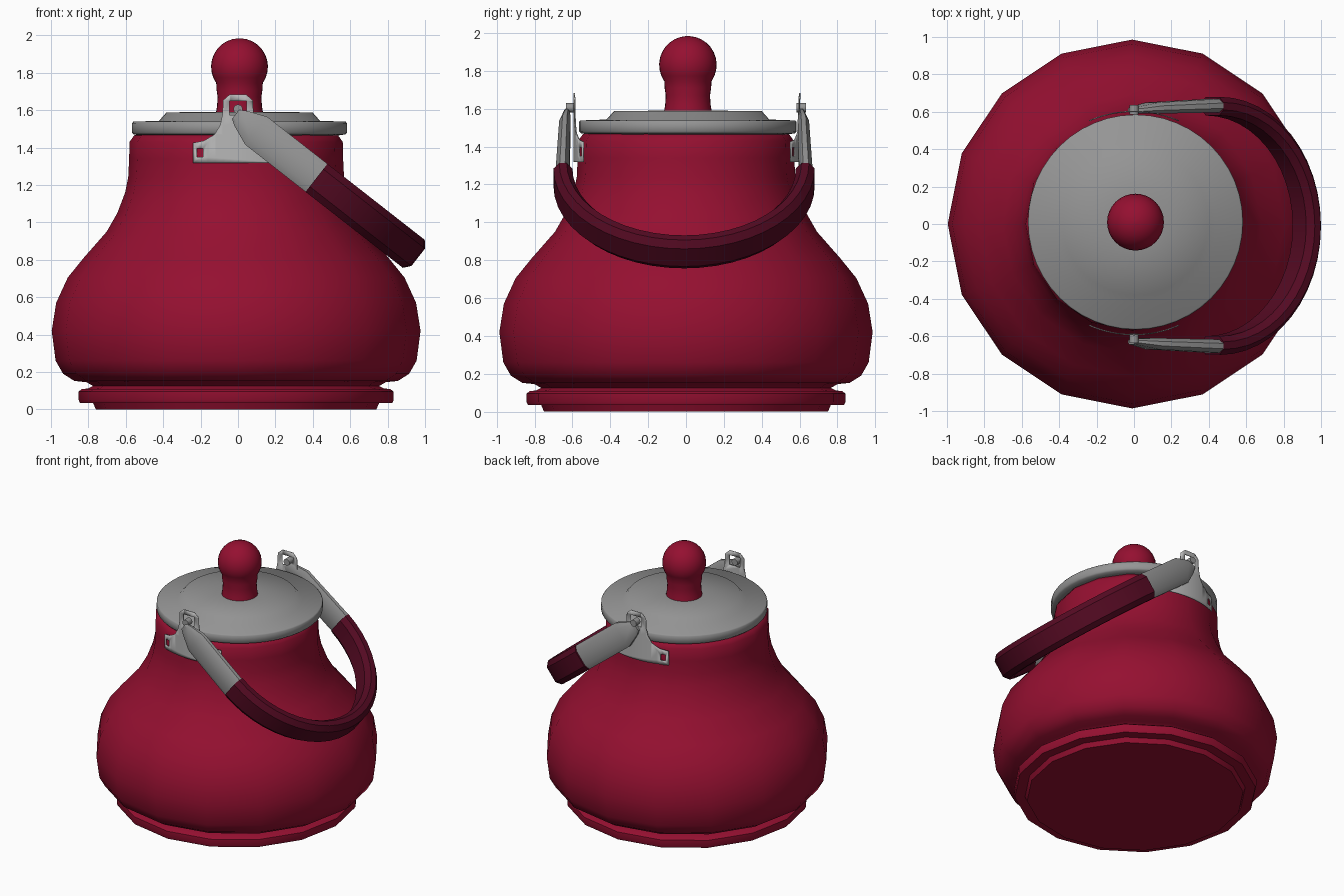
import bpy, bmesh, math
from mathutils import Vector

if "Cube" in bpy.data.objects:
    bpy.data.objects.remove(bpy.data.objects["Cube"])


def material(name, rgb):
    m = bpy.data.materials.new(name)
    m.diffuse_color = (*rgb, 1)
    m.use_nodes = True
    m.node_tree.nodes["Principled BSDF"].inputs["Base Color"].default_value = m.diffuse_color
    return m


RED = material("crimson enamel", (0.30, 0.005, 0.03))
MAROON = material("dark maroon grip", (0.088, 0.003, 0.016))
GREY = material("grey metal", (0.30, 0.30, 0.30))
LIGHT = material("light grey metal", (0.47, 0.47, 0.47))


def finish(name, bm, mat, angle=40):
    bmesh.ops.recalc_face_normals(bm, faces=bm.faces)
    me = bpy.data.meshes.new(name)
    bm.to_mesh(me)
    bm.free()
    me.materials.append(mat)
    ob = bpy.data.objects.new(name, me)
    bpy.context.collection.objects.link(ob)
    bpy.ops.object.select_all(action='DESELECT')
    bpy.context.view_layer.objects.active = ob
    ob.select_set(True)
    bpy.ops.object.shade_smooth_by_angle(angle=math.radians(angle))
    return ob


def skin(bm, rings):
    """Join rings of points into a capped tube."""
    loops = [[bm.verts.new(p) for p in r] for r in rings]
    n = len(loops[0])
    for a, b in zip(loops, loops[1:]):
        for i in range(n):
            j = (i + 1) % n
            bm.faces.new((a[i], a[j], b[j], b[i]))
    bm.faces.new(loops[0])
    bm.faces.new(loops[-1])


def lathe(name, profile, sides, mat, cx, cy, angle=40):
    bm = bmesh.new()
    turn = [2 * math.pi * i / sides for i in range(sides)]
    skin(bm, [[(cx + r * math.cos(a), cy + r * math.sin(a), z) for a in turn]
              for r, z in profile])
    return finish(name, bm, mat, angle)


# Body: 16-sided pot with foot ring
lathe("kettle_body", [
    (0.75, 0.0), (0.765, 0.035), (0.835, 0.035), (0.842, 0.05), (0.842, 0.095),
    (0.825, 0.108), (0.79, 0.112), (0.765, 0.125), (0.80, 0.145), (0.865, 0.152),
    (0.925, 0.19), (0.965, 0.26), (0.986, 0.42), (0.962, 0.57), (0.90, 0.705),
    (0.815, 0.81), (0.692, 0.95), (0.635, 1.05), (0.593, 1.16), (0.577, 1.24),
    (0.572, 1.34), (0.57, 1.43), (0.545, 1.465), (0.50, 1.475)],
    16, RED, -0.01, 0.0, 50)

# Lid: flange with a shallow raised disc
lathe("lid", [
    (0.53, 1.465), (0.565, 1.47), (0.575, 1.48), (0.575, 1.53), (0.568, 1.538),
    (0.43, 1.543), (0.39, 1.588), (0.10, 1.59)], 48, GREY, 0.008, 0.01, 50)

# Lid knob: stem running into a ball
knob = [(0.127, 1.58), (0.12, 1.62), (0.117, 1.67), (0.123, 1.71)]
for i in range(11):
    a = math.radians(-35 + i * 12.2)
    knob.append((0.152 * math.cos(a), 1.832 + 0.152 * math.sin(a)))
lathe("lid_knob", knob, 32, RED, 0.008, 0.01, 60)

# Handle frame: s runs down the tilted plane, y across it
TILT = math.radians(38)
PIVOT = Vector((0.01, -0.01, 1.558))
DOWN = Vector((math.cos(TILT), 0, -math.sin(TILT)))
WIDE = Vector((math.sin(TILT), 0, math.cos(TILT)))
ACROSS = Vector((0, 1, 0))


def section(s, y, out, w, t):
    """Eight-point chamfered bar section, half width w and half thickness t."""
    c = PIVOT + DOWN * s + ACROSS * y
    pts = [(w, t * .4), (w * .62, t), (-w * .62, t), (-w, t * .4),
           (-w, -t * .4), (-w * .62, -t), (w * .62, -t), (w, -t * .4)]
    return [c + WIDE * u + out * v for u, v in pts]


# Grip: half-circle bow
bm = bmesh.new()
bow = []
for i in range(25):
    a = math.pi * (i / 24 - 0.5)
    out = DOWN * math.cos(a) + ACROSS * math.sin(a)
    bow.append(section(0.52 + 0.64 * math.cos(a), 0.64 * math.sin(a), out, 0.095, 0.05))
skin(bm, bow)
finish("handle_grip", bm, MAROON, 30)


def bracket(name, side):
    """Flat plate with three holes, bent around the neck."""
    half = [(0.24, 1.318), (0.24, 1.425), (0.18, 1.437), (0.125, 1.47), (0.095, 1.52),
            (0.082, 1.58), (0.08, 1.65), (0.045, 1.683)]
    outline = half + [(-x, z) for x, z in reversed(half)]
    loops = [outline]
    for x0, x1, z0, z1 in ((-.22, -.187, 1.35, 1.395), (.187, .22, 1.35, 1.395),
                           (-.045, .045, 1.575, 1.648)):
        loops.append([(x0, z0), (x1, z0), (x1, z1), (x0, z1)])
    bm = bmesh.new()
    for pts in loops:
        vs = [bm.verts.new((x, 0, z)) for x, z in pts]
        for i, v in enumerate(vs):
            bm.edges.new((v, vs[(i + 1) % len(vs)]))
    bmesh.ops.triangle_fill(bm, use_beauty=True, use_dissolve=False, edges=bm.edges[:])
    for i in range(-5, 6):
        bmesh.ops.bisect_plane(bm, geom=bm.verts[:] + bm.edges[:] + bm.faces[:],
                               plane_co=(i * 0.04, 0, 0), plane_no=(1, 0, 0))
    for v in bm.verts:
        v.co.y = 0.005 + side * math.sqrt(0.597 ** 2 - v.co.x ** 2)
    ob = finish(name, bm, LIGHT)
    mod = ob.modifiers.new("thickness", 'SOLIDIFY')
    mod.thickness = 0.006
    mod.offset = 0


for side, word in ((-1, "front"), (1, "back")):
    # Metal arm tapering to the pivot
    bm = bmesh.new()
    skin(bm, [section(s, side * y, ACROSS * side, w, t) for s, y, w, t in (
        (-0.03, 0.62, 0.03, 0.014), (0.0, 0.62, 0.05, 0.018),
        (0.11, 0.63, 0.095, 0.03), (0.53, 0.643, 0.095, 0.036))])
    finish(word + "_handle_arm", bm, GREY, 30)
    bracket(word + "_bracket", side)
    # Hook pin through the bracket eye
    bm = bmesh.new()
    ring = [2 * math.pi * i / 12 for i in range(12)]
    skin(bm, [[(0.0 + 0.025 * math.cos(a), side * y, 1.605 + 0.025 * math.sin(a))
               for a in ring] for y in (0.585, 0.635)])
    finish(word + "_hook_pin", bm, GREY)
